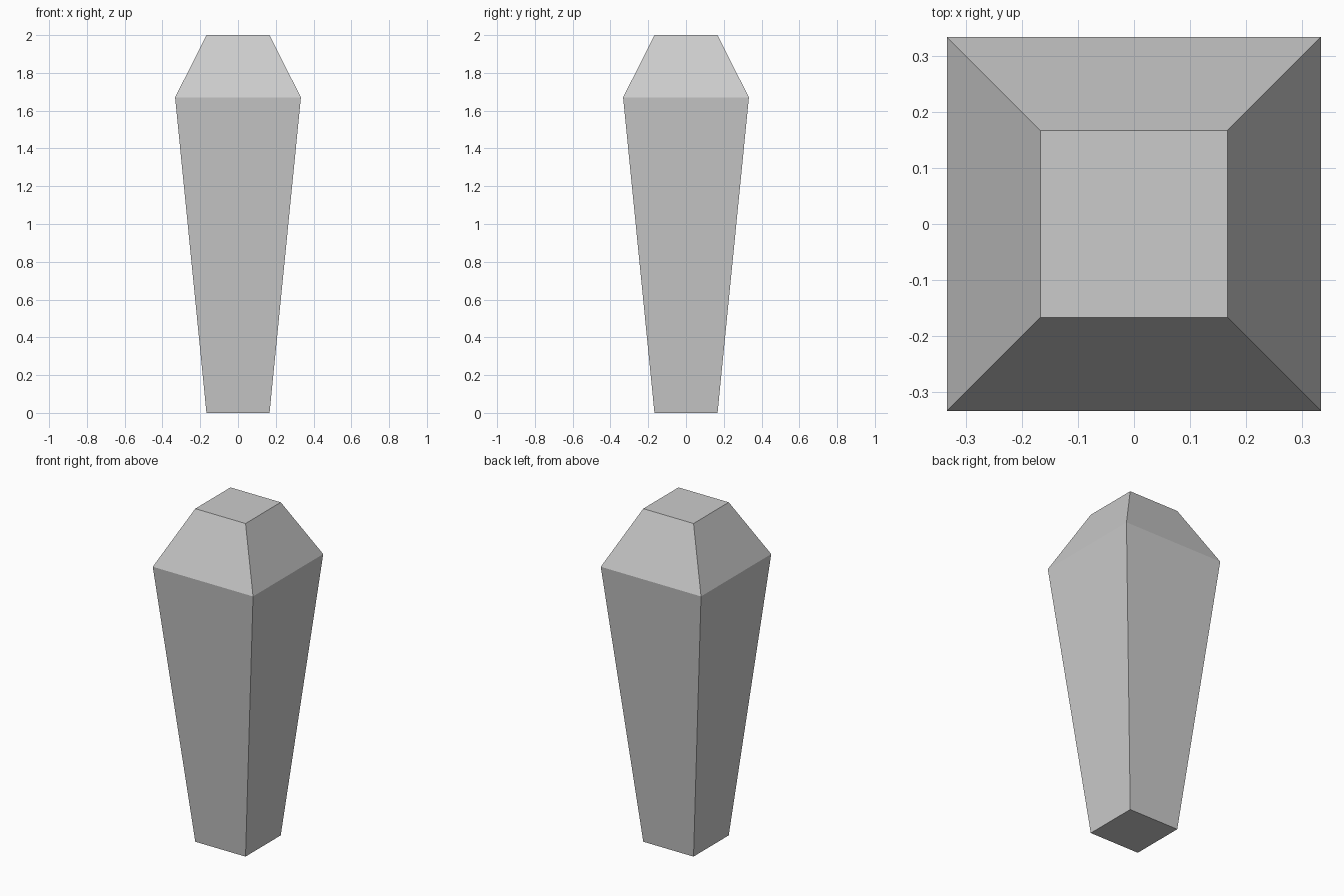
import bpy
import bmesh

if "Cube" in bpy.data.objects:
    bpy.data.objects.remove(bpy.data.objects["Cube"])

# Square cross-sections of the tapered post: (height, half width)
SECTIONS = [(0.0, 0.167), (1.67, 0.333), (2.0, 0.167)]
CORNERS = [(-1, -1), (1, -1), (1, 1), (-1, 1)]

bm = bmesh.new()
rings = [[bm.verts.new((x * h, y * h, z)) for x, y in CORNERS] for z, h in SECTIONS]

# Sloping sides
for low, high in zip(rings, rings[1:]):
    for i in range(4):
        j = (i + 1) % 4
        bm.faces.new((low[i], low[j], high[j], high[i]))

# Flat base and top
bm.faces.new(rings[0][::-1])
bm.faces.new(rings[-1])
bmesh.ops.recalc_face_normals(bm, faces=bm.faces[:])

mesh = bpy.data.meshes.new("tapered_post")
bm.to_mesh(mesh)
bm.free()
bpy.context.collection.objects.link(bpy.data.objects.new("tapered_post", mesh))
